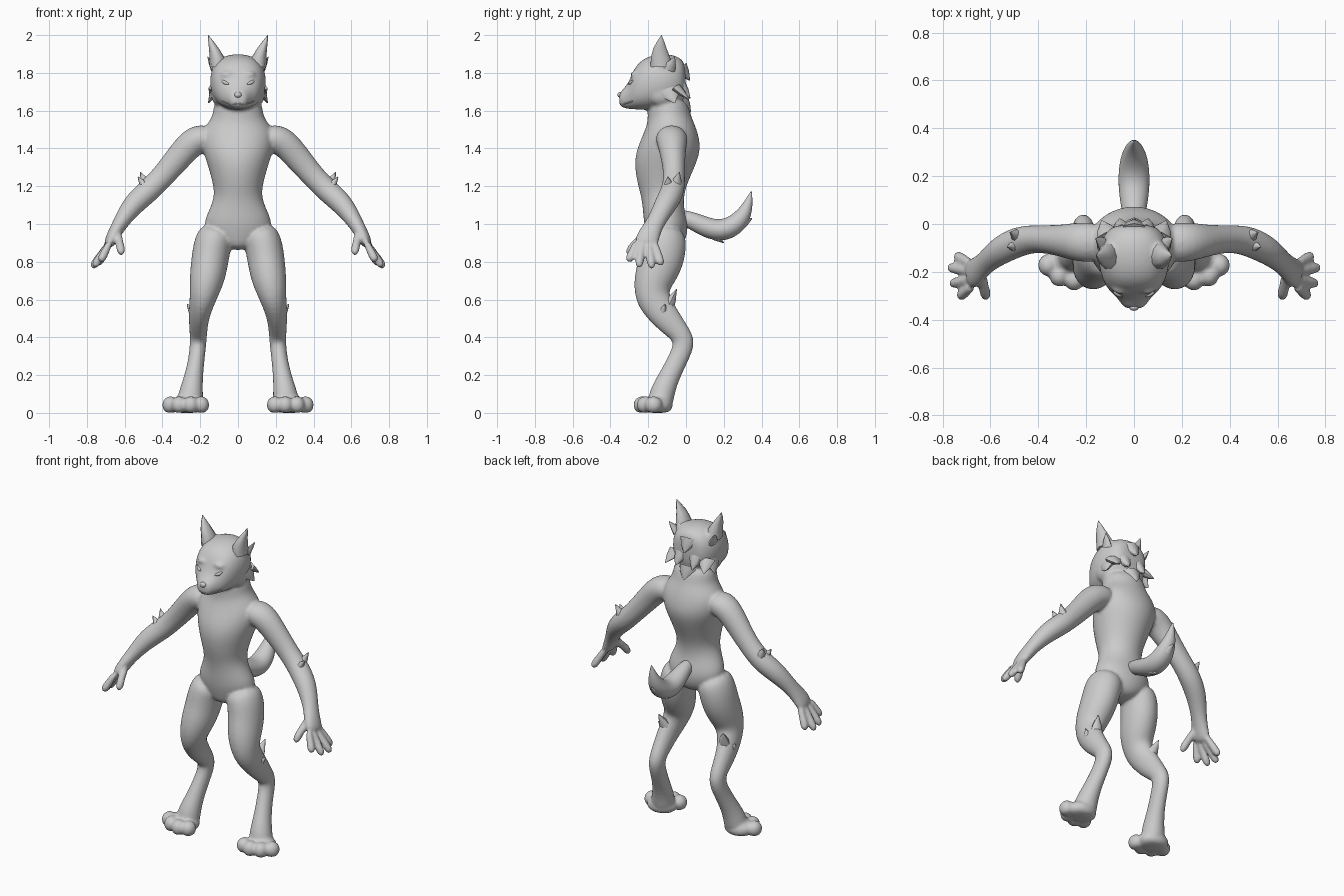
import bpy, bmesh, math
from mathutils import Vector, Matrix

cube = bpy.data.objects.get("Cube")
if cube:
    bpy.data.objects.remove(cube, do_unlink=True)

grey = bpy.data.materials.new("light_grey")
grey.use_nodes = True
grey.diffuse_color = (0.6, 0.6, 0.6, 1)
grey.node_tree.nodes["Principled BSDF"].inputs["Base Color"].default_value = grey.diffuse_color

X, Y, Z = Vector((1, 0, 0)), Vector((0, 1, 0)), Vector((0, 0, 1))


def loft(bm, rings, ref=X, normal=None, sides=12, power=1.0, grow=1.05, mirror=1):
    """Skin elliptical rings (x, y, z, half size along ref, half size across)."""
    pts = [Vector(r[:3]) for r in rings]
    loops = []
    for i, r in enumerate(rings):
        t = normal or (pts[min(i + 1, len(pts) - 1)] - pts[max(i - 1, 0)]).normalized()
        u = (ref - t * ref.dot(t)).normalized()
        v = t.cross(u)
        loop = []
        for k in range(sides):
            a = 2 * math.pi * k / sides
            c, s = math.cos(a), math.sin(a)
            c = math.copysign(abs(c) ** power, c)
            s = math.copysign(abs(s) ** power, s)
            p = pts[i] + (u * c * r[3] + v * s * r[4]) * grow
            loop.append(bm.verts.new((p.x * mirror, p.y, max(p.z, 0))))
        loops.append(loop)
    for a, b in zip(loops, loops[1:]):
        for k in range(sides):
            n = (k + 1) % sides
            bm.faces.new((a[k], a[n], b[n], b[k]))
    bm.faces.new(loops[0])
    bm.faces.new(loops[-1])


def blob(bm, centre, radii, mirror=1):
    m = Matrix.Translation((centre[0] * mirror, centre[1], centre[2])) @ Matrix.Diagonal((*radii, 1))
    made = bmesh.ops.create_icosphere(bm, subdivisions=2, radius=1.0, matrix=m)
    for v in made["verts"]:
        v.co.z = max(v.co.z, 0)


def spike(bm, base, tip, wide, thick, ref=X, mirror=1):
    """A pointed fur tuft that tapers from base to tip."""
    a, b = Vector(base), Vector(tip)
    mid = a.lerp(b, 0.5)
    loft(bm, [(*a, wide, thick), (*mid, wide * 0.65, thick * 0.65), (*b, 0.002, 0.002)],
         ref, sides=8, grow=1, mirror=mirror)


def finish(name, bm, subdivide=0, fuse=False, angle=50):
    bmesh.ops.recalc_face_normals(bm, faces=bm.faces)
    mesh = bpy.data.meshes.new(name)
    bm.to_mesh(mesh)
    bm.free()
    mesh.materials.append(grey)
    ob = bpy.data.objects.new(name, mesh)
    bpy.context.collection.objects.link(ob)
    if subdivide:
        ob.modifiers.new("round", "SUBSURF").levels = subdivide
    if fuse:
        skin = ob.modifiers.new("fuse", "REMESH")
        skin.mode = "VOXEL"
        skin.voxel_size = 0.009
        relax = ob.modifiers.new("relax", "SMOOTH")
        relax.factor, relax.iterations = 0.5, 5
    bpy.ops.object.select_all(action="DESELECT")
    ob.select_set(True)
    bpy.context.view_layer.objects.active = ob
    bpy.ops.object.convert(target="MESH")
    bpy.ops.object.shade_smooth_by_angle(angle=math.radians(angle))
    return ob


# Body: torso and neck
body = bmesh.new()
torso = [(0.86, -.11, .05, .07), (0.92, -.10, .15, .10), (1.0, -.105, .183, .115),
         (1.08, -.12, .145, .105), (1.15, -.125, .12, .11), (1.22, -.125, .13, .13),
         (1.32, -.11, .158, .16), (1.4, -.09, .185, .165), (1.48, -.08, .19, .14),
         (1.535, -.08, .155, .12), (1.58, -.09, .125, .11), (1.68, -.1, .125, .10)]
loft(body, [(0, y, z, w, d) for z, y, w, d in torso], normal=Z, sides=16)

# Head and muzzle, swept from the nape to the nose
head = [(.0, 1.76, .07, .08), (-.03, 1.76, .115, .12), (-.1, 1.757, .145, .142),
        (-.18, 1.75, .143, .14), (-.24, 1.735, .125, .128), (-.28, 1.712, .10, .1),
        (-.3, 1.68, .075, .07), (-.335, 1.663, .05, .046), (-.355, 1.66, .035, .032)]
loft(body, [(0, y, z, w, h) for y, z, w, h in head], normal=-Y, sides=16, power=0.85)

leg = [(.10, -.11, .98, .09, .10), (.135, -.115, .90, .10, .12), (.15, -.13, .80, .098, .118),
       (.165, -.175, .70, .092, .105), (.185, -.185, .61, .07, .092), (.207, -.12, .52, .055, .078),
       (.21, -.05, .44, .047, .06), (.21, .0, .375, .043, .06), (.22, -.045, .28, .042, .052),
       (.237, -.095, .18, .05, .055), (.25, -.13, .10, .065, .068), (.26, -.14, .02, .075, .065)]
arm = [(.12, -.08, 1.46, .08, .065), (.225, -.075, 1.455, .085, .08), (.30, -.07, 1.37, .065, .072),
       (.40, -.06, 1.25, .055, .06), (.48, -.07, 1.17, .064, .062), (.56, -.11, 1.10, .06, .058),
       (.62, -.16, 1.01, .045, .04), (.66, -.20, .94, .06, .035), (.69, -.215, .88, .066, .028)]
tips = [(.745, -.13, .78), (.775, -.18, .765), (.765, -.25, .77), (.73, -.305, .80)]
toes = [(.195, -.215), (.25, -.232), (.312, -.215), (.358, -.172)]

for side in (1, -1):
    loft(body, leg, X, mirror=side)
    loft(body, arm, Y, mirror=side)
    # Fingers and thumb
    for i, tip in enumerate(tips):
        base = Vector((.675, -.17 - i * .03, .91))
        tip = Vector(tip)
        path = [(*base.lerp(tip, f), r, r) for f, r in ((0, .02), (.45, .021), (.8, .026), (1, .016))]
        loft(body, path, Y, sides=8, mirror=side)
    loft(body, [(.64, -.20, .96, .025, .025), (.63, -.255, .91, .022, .022),
                (.62, -.295, .865, .026, .026), (.617, -.31, .835, .015, .015)], X, sides=8, mirror=side)
    # Paw pad and toes
    blob(body, (.27, -.15, .04), (.10, .085, .06), side)
    for x, y in toes:
        blob(body, (x, y, .042), (.046, .05, .05), side)
    # Cheek, brow and ear root
    blob(body, (.10, -.13, 1.69), (.045, .08, .07), side)
    blob(body, (.055, -.27, 1.79), (.04, .025, .022), side)
    blob(body, (.105, -.12, 1.85), (.04, .05, .05), side)
skin = finish("body", body, subdivide=2, fuse=True, angle=80)
bpy.context.view_layer.update()

# Ears
for side, word in ((1, "left"), (-1, "right")):
    bm = bmesh.new()
    loft(bm, [(.105, -.13, 1.83, .045, .06), (.11, -.135, 1.88, .04, .054), (.128, -.138, 1.93, .026, .037),
              (.145, -.134, 1.97, .013, .018), (.157, -.13, 2.0, .001, .001)],
         X, normal=Z, sides=10, grow=1, mirror=side)
    finish(word + "_ear", bm)

# Eyes, lips and nose, laid on the skin
def on_skin(x, y, z):
    return skin.closest_point_on_mesh(Vector((x, y, z)))[1]


for side, word in ((1, "left"), (-1, "right")):
    bm = bmesh.new()
    loft(bm, [(*on_skin(x, -.30, z), r, r) for x, z, r in
              ((.045, 1.738, .002), (.06, 1.745, .009), (.08, 1.754, .011), (.102, 1.768, .002))],
         Z, sides=8, mirror=side)
    finish(word + "_eye", bm, subdivide=1)
    bm = bmesh.new()
    loft(bm, [(*on_skin(x, y, z), .005, .005) for x, y, z in
              ((0, -.37, 1.635), (.03, -.35, 1.634), (.06, -.32, 1.634), (.095, -.28, 1.65))],
         Z, sides=6, mirror=side)
    finish(word + "_lip", bm, subdivide=1)
bm = bmesh.new()
blob(bm, (0, -.348, 1.684), (.021, .016, .017))
finish("nose", bm, subdivide=1)

# Tail with two tufts
bm = bmesh.new()
loft(bm, [(0, -.05, 1.05, .03, .035), (0, .04, 1.015, .048, .046), (0, .12, .975, .062, .055),
          (0, .2, .963, .066, .06), (0, .275, 1.003, .058, .055), (0, .325, 1.08, .034, .034),
          (0, .347, 1.18, .001, .001)], X)
finish("tail", bm, subdivide=2)
bm = bmesh.new()
spike(bm, (0, .13, .955), (0, .2, .9), .045, .03)
spike(bm, (0, .27, .985), (0, .35, 1.03), .045, .035)
finish("tail_tufts", bm)

# Fur tufts on elbows, calves, cheeks and nape
bm = bmesh.new()
for side in (1, -1):
    spike(bm, (.47, -.06, 1.18), (.518, -.035, 1.275), .04, .035, Y, side)
    spike(bm, (.48, -.09, 1.18), (.53, -.095, 1.25), .035, .03, Y, side)
    spike(bm, (.20, -.10, .55), (.225, -.05, .655), .045, .035, X, side)
    spike(bm, (.225, -.13, .52), (.27, -.11, .575), .03, .03, Y, side)
    spike(bm, (.12, -.09, 1.71), (.157, -.06, 1.64), .06, .025, Y, side)
    spike(bm, (.11, -.05, 1.72), (.135, .015, 1.66), .025, .05, Z, side)
    spike(bm, (.125, -.09, 1.82), (.16, -.06, 1.885), .035, .02, Y, side)
    spike(bm, (.05, -.03, 1.73), (.06, .022, 1.665), .045, .035, X, side)
spike(bm, (0, -.03, 1.83), (0, .02, 1.76), .06, .04)
spike(bm, (0, -.02, 1.66), (0, .025, 1.59), .06, .035)
finish("fur_tufts", bm)
